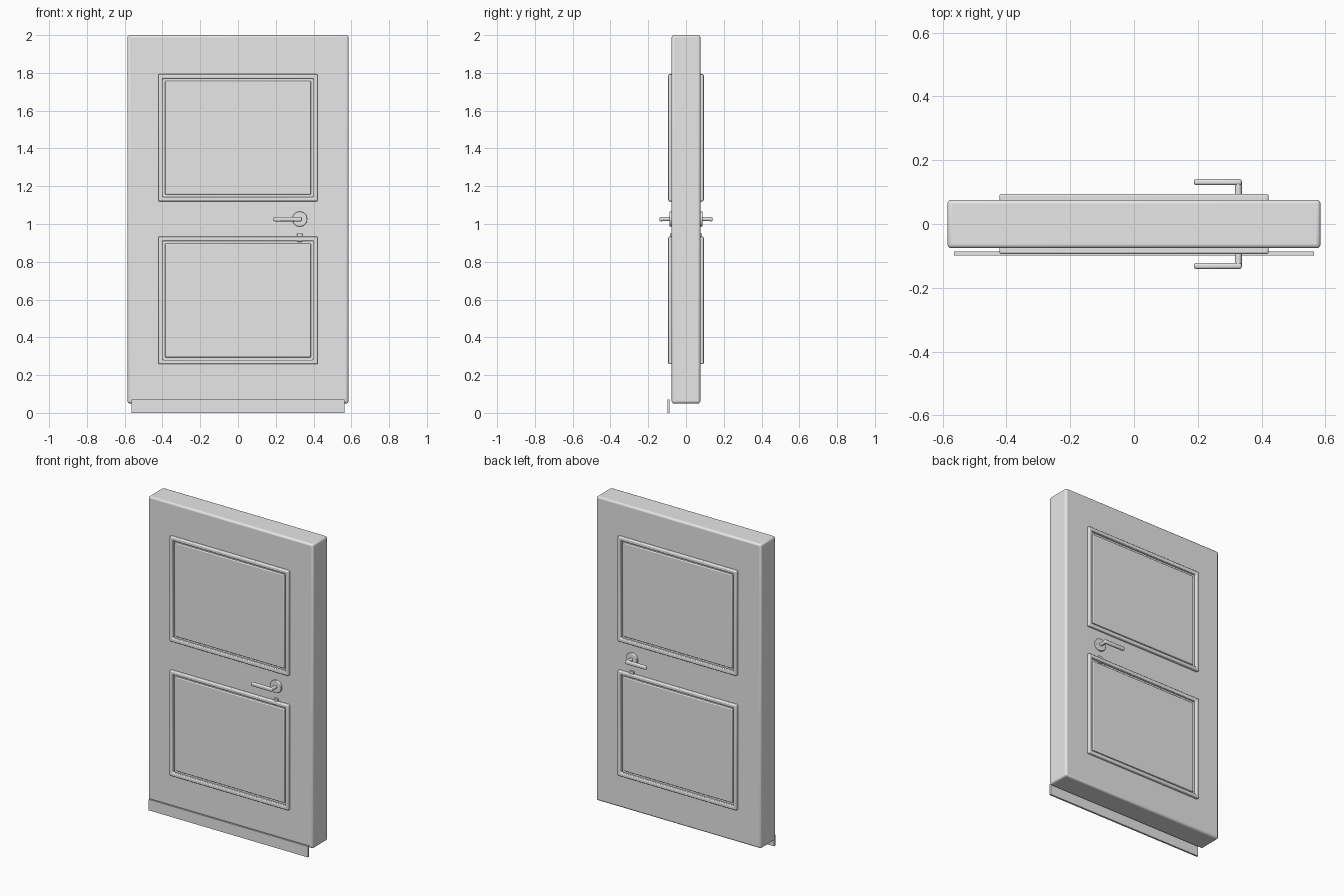
import bpy, bmesh, math
from mathutils import Matrix, Vector

if "Cube" in bpy.data.objects:
    bpy.data.objects.remove(bpy.data.objects["Cube"])

grey = bpy.data.materials.new("door grey")
grey.diffuse_color = (0.8, 0.8, 0.8, 1)
grey.use_nodes = True
grey.node_tree.nodes["Principled BSDF"].inputs["Base Color"].default_value = grey.diffuse_color


def finish(name, bm, bevel=0, segments=3, smooth=True):
    """Turn a bmesh into a named object with softened edges."""
    bmesh.ops.recalc_face_normals(bm, faces=bm.faces)
    mesh = bpy.data.meshes.new(name)
    bm.to_mesh(mesh)
    bm.free()
    mesh.materials.append(grey)
    ob = bpy.data.objects.new(name, mesh)
    bpy.context.collection.objects.link(ob)
    if bevel:
        mod = ob.modifiers.new("soft edges", "BEVEL")
        mod.width, mod.segments, mod.limit_method = bevel, segments, "ANGLE"
    if smooth:
        bpy.ops.object.select_all(action="DESELECT")
        ob.select_set(True)
        bpy.context.view_layer.objects.active = ob
        bpy.ops.object.shade_smooth_by_angle(angle=math.radians(35))
    return ob


def box(name, x0, x1, y0, y1, z0, z1, bevel=0, segments=3):
    bm = bmesh.new()
    size = Matrix.Diagonal((x1 - x0, abs(y1 - y0), z1 - z0, 1))
    mid = Matrix.Translation(((x0 + x1) / 2, (y0 + y1) / 2, (z0 + z1) / 2))
    bmesh.ops.create_cube(bm, size=1, matrix=mid @ size)
    return finish(name, bm, bevel, segments)


def rod(name, start, end, radius, bevel=0, flat=1):
    """Cylinder between two points; flat squashes it along its local x."""
    a, b = Vector(start), Vector(end)
    turn = (b - a).to_track_quat("Z", "Y").to_matrix().to_4x4()
    bm = bmesh.new()
    bmesh.ops.create_cone(
        bm, cap_ends=True, segments=24, radius1=radius, radius2=radius,
        depth=(b - a).length,
        matrix=Matrix.Translation((a + b) / 2) @ turn @ Matrix.Diagonal((flat, 1, 1, 1)))
    return finish(name, bm, bevel)


def frame(name, x, z0, z1, width, y0, y1):
    """Rectangular moulding ring, open in the middle."""
    bm = bmesh.new()
    loops = []
    for inset, y in ((0, y0), (0, y1), (width, y1), (width, y0)):
        a, lo, hi = x - inset, z0 + inset, z1 - inset
        loops.append([bm.verts.new(p) for p in
                      ((-a, y, lo), (a, y, lo), (a, y, hi), (-a, y, hi))])
    for i in range(4):
        p, q = loops[i], loops[(i + 1) % 4]
        for k in range(4):
            n = (k + 1) % 4
            bm.faces.new((p[k], p[n], q[n], q[k]))
    return finish(name, bm, 0.006)


# Door leaf and the weather strip along its foot
box("door_leaf", -0.585, 0.585, -0.076, 0.076, 0.05, 2.0, 0.012)
box("weather_strip", -0.565, 0.565, -0.099, -0.087, 0.0, 0.07)

HX, HZ = 0.327, 1.026  # handle position
for side, s in (("front", -1), ("back", 1)):
    # Mouldings with a raised field inside each, separated by a groove
    for part, z0, z1 in (("upper", 1.12, 1.793), ("lower", 0.258, 0.933)):
        frame(f"{side}_{part}_moulding", 0.422, z0, z1, 0.023, s * 0.07, s * 0.094)
        box(f"{side}_{part}_panel", -0.386, 0.386, s * 0.07, s * 0.084,
            z0 + 0.036, z1 - 0.036, 0.005)

    # Round rose, spindle and lever
    rod(f"{side}_rose", (HX, s * 0.07, HZ), (HX, s * 0.088, HZ), 0.04, 0.004)
    rod(f"{side}_spindle", (HX, s * 0.08, HZ), (HX, s * 0.138, HZ), 0.011, 0.003)
    box(f"{side}_lever", 0.188, HX + 0.011, s * 0.122, s * 0.141,
        HZ - 0.012, HZ + 0.012, 0.007)

    # Lock cylinder below the handle
    box(f"{side}_lock", HX - 0.014, HX + 0.014, s * 0.07, s * 0.086, 0.906, 0.95, 0.003)
